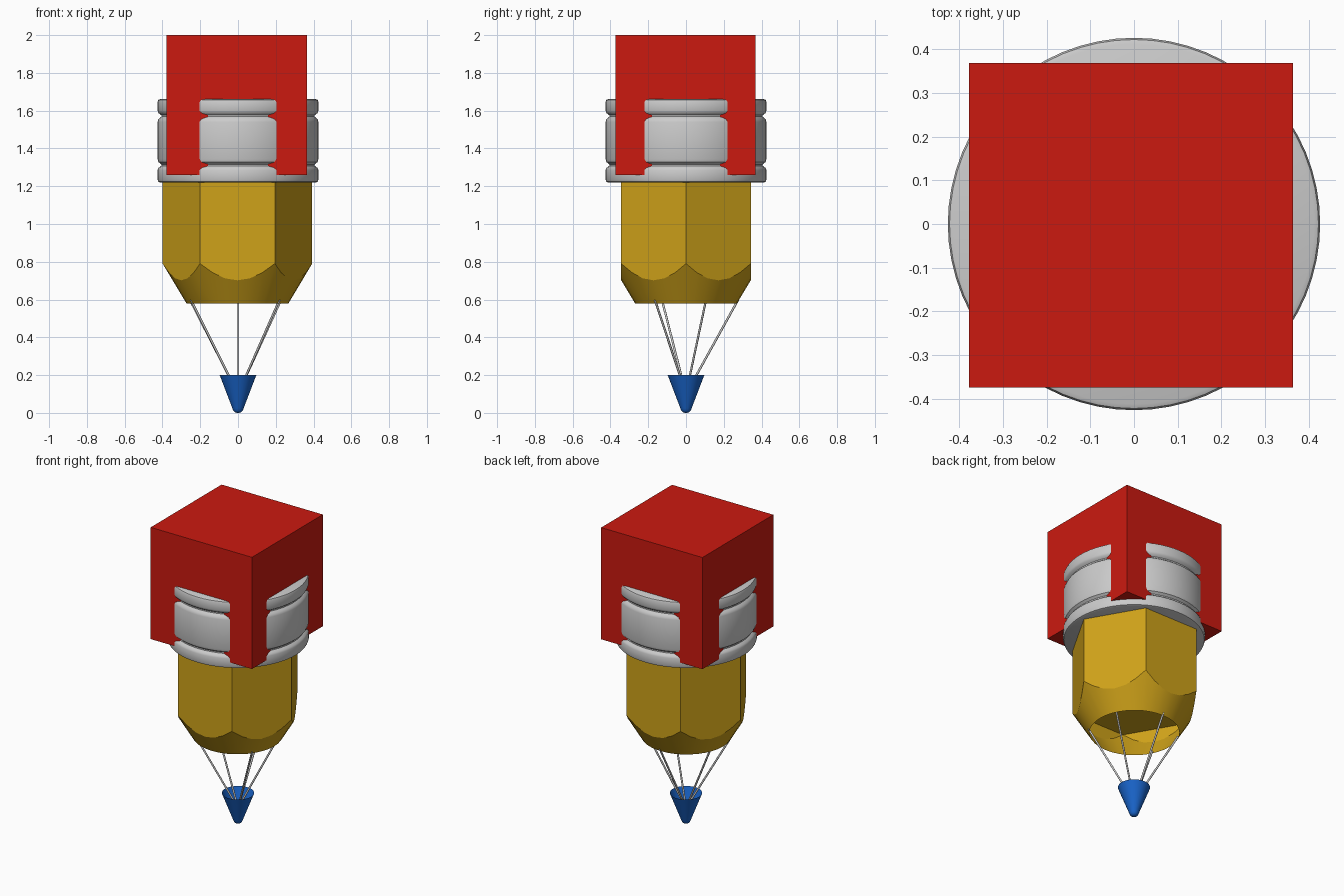
import bpy, bmesh
from math import pi, cos, sin
from mathutils import Vector

if "Cube" in bpy.data.objects:
    bpy.data.objects.remove(bpy.data.objects["Cube"])


def material(name, rgb):
    m = bpy.data.materials.new(name)
    m.diffuse_color = (*rgb, 1)
    m.use_nodes = True
    m.node_tree.nodes["Principled BSDF"].inputs["Base Color"].default_value = m.diffuse_color
    return m


RED = material("red", (0.60, 0.01, 0.005))
YELLOW = material("yellow", (0.62, 0.36, 0.01))
BLUE = material("blue", (0.01, 0.13, 0.60))


def make(name, bm, mat=None, angle=None):
    bmesh.ops.recalc_face_normals(bm, faces=bm.faces)
    me = bpy.data.meshes.new(name)
    bm.to_mesh(me)
    bm.free()
    ob = bpy.data.objects.new(name, me)
    bpy.context.collection.objects.link(ob)
    if mat:
        me.materials.append(mat)
    if angle:
        bpy.ops.object.select_all(action='DESELECT')
        ob.select_set(True)
        bpy.context.view_layer.objects.active = ob
        bpy.ops.object.shade_smooth_by_angle(angle=angle)
    return ob


def loft(rings, cap_start, cap_end):
    bm = bmesh.new()
    loops = [[bm.verts.new(p) for p in ring] for ring in rings]
    n = len(loops[0])
    for a, b in zip(loops, loops[1:]):
        for i in range(n):
            j = (i + 1) % n
            bm.faces.new((a[i], a[j], b[j], b[i]))
    if cap_start:
        bm.faces.new(loops[0])
    if cap_end:
        bm.faces.new(loops[-1])
    return bm


def circle(r, z, n):
    return [(r * cos(2 * pi * i / n), r * sin(2 * pi * i / n), z) for i in range(n)]


# eraser block
bm = bmesh.new()
bmesh.ops.create_cube(bm, size=1)
for v in bm.verts:
    v.co = Vector((v.co.x * 0.742 - 0.007, v.co.y * 0.742 - 0.003, v.co.z * 0.74 + 1.63))
make("eraser_block", bm, RED)

# grooved metal ferrule
profile = [(0.412, 1.22), (0.422, 1.224), (0.426, 1.235), (0.426, 1.285),
           (0.421, 1.297), (0.406, 1.308), (0.406, 1.316), (0.421, 1.328),
           (0.426, 1.345), (0.426, 1.54), (0.421, 1.556), (0.406, 1.568),
           (0.406, 1.576), (0.421, 1.587), (0.426, 1.60), (0.426, 1.645),
           (0.422, 1.657), (0.412, 1.661)]
make("ferrule", loft([circle(r, z, 64) for r, z in profile], True, True), None, 0.6)

# hexagonal body, its lower end trimmed by a cone so the flats are scalloped
CX, R, SEG, Z_RIM, R_RIM = -0.003, 0.396, 6, 0.58, 0.27
corners = [Vector((R * cos(k * pi / 3), R * sin(k * pi / 3))) for k in range(6)]
outline = [corners[k].lerp(corners[(k + 1) % 6], s / SEG)
           for k in range(6) for s in range(SEG)]
top = [(p.x + CX, p.y, 1.23) for p in outline]
scallop = [(p.x + CX, p.y, Z_RIM + (p.length - R_RIM) * 1.67) for p in outline]
rim = [(p.x * R_RIM / p.length + CX, p.y * R_RIM / p.length, Z_RIM) for p in outline]
make("hexagonal_body", loft([top, scallop, rim], True, False), YELLOW, 0.4)

# inner floor seen through the open lower end
bm = bmesh.new()
bm.faces.new([bm.verts.new((c.x + CX, c.y, 0.79)) for c in corners])
make("body_floor", bm, YELLOW)

# open lead cone with rounded tip
tip = [(0.006, 0.0), (0.018, 0.004), (0.026, 0.014), (0.030, 0.025), (0.097, 0.20)]
make("lead_cone", loft([circle(r, z, 32) for r, z in tip], True, False), BLUE, 0.7)

# thin cords fanning from the cone to the body rim
apex = Vector((0, 0, 0.10))
for k, (x, y) in enumerate([(0, 0.26), (0.207, -0.155), (0.215, 0.10),
                            (-0.235, -0.12), (-0.24, 0.10)]):
    d = Vector((x, y, 0.57)) - apex
    end = apex + d * 1.06
    quat = d.to_track_quat('Z', 'Y')
    rings = [[c + quat @ Vector(p) for p in circle(0.006, 0, 8)] for c in (apex, end)]
    make(f"cord_{k + 1}", loft(rings, True, True), None, 0.9)
